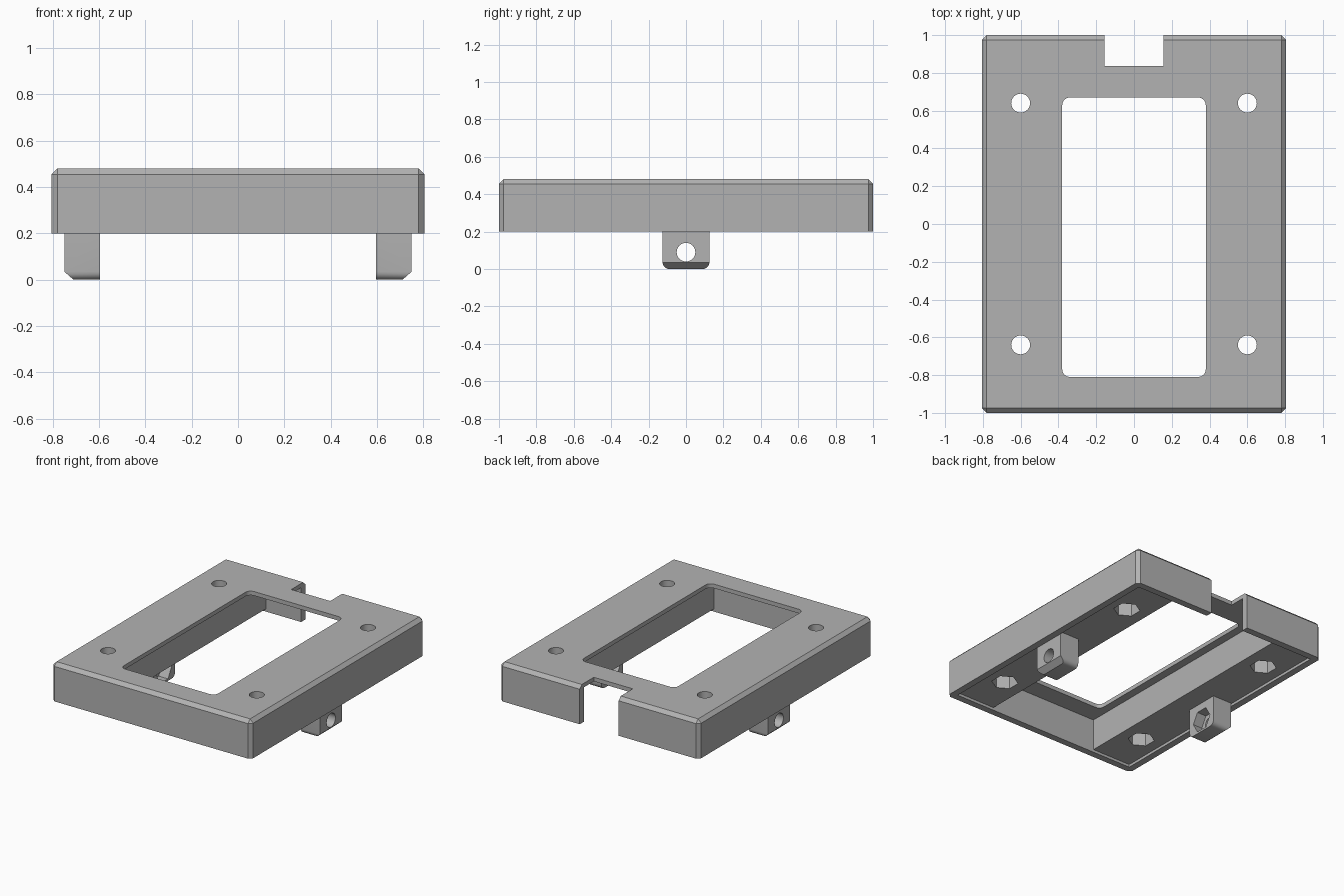
import bpy, bmesh, math
from mathutils import Matrix, Vector

cube = bpy.data.objects.get("Cube")
if cube:
    bpy.data.objects.remove(cube, do_unlink=True)

grey = bpy.data.materials.new("plain_grey")
grey.use_nodes = True
COLOR = (0.45, 0.45, 0.45, 1)
grey.diffuse_color = COLOR
grey.node_tree.nodes["Principled BSDF"].inputs["Base Color"].default_value = COLOR


def finish(bm, name):
    bmesh.ops.recalc_face_normals(bm, faces=bm.faces)
    mesh = bpy.data.meshes.new(name)
    bm.to_mesh(mesh)
    bm.free()
    mesh.materials.append(grey)
    ob = bpy.data.objects.new(name, mesh)
    bpy.context.collection.objects.link(ob)
    return ob


def box_bm(lo, hi):
    bm = bmesh.new()
    bmesh.ops.create_cube(bm, size=1)
    lo, hi = Vector(lo), Vector(hi)
    for v in bm.verts:
        v.co = (lo + hi) / 2 + v.co * (hi - lo)
    return bm


def bevel(bm, rule, width, segments):
    edges = [e for e in bm.edges if rule(*(v.co for v in e.verts))]
    bmesh.ops.bevel(bm, geom=edges, offset=width, segments=segments,
                    profile=0.5, affect='EDGES')


def vertical(a, b):
    return abs(a.z - b.z) > 0.01


def prism(center, radius, depth, sides, axis='Z'):
    bm = bmesh.new()
    rot = Matrix.Rotation(math.pi / 2, 4, 'Y') if axis == 'X' else Matrix.Identity(4)
    bmesh.ops.create_cone(bm, cap_ends=True, segments=sides, radius1=radius,
                          radius2=radius, depth=depth,
                          matrix=Matrix.Translation(center) @ rot)
    return bm


def cut(ob, bm):
    cutter = finish(bm, "cutter")
    cutter.hide_render = True
    mod = ob.modifiers.new("cut", 'BOOLEAN')
    mod.operation, mod.solver, mod.object = 'DIFFERENCE', 'EXACT', cutter
    bpy.ops.object.select_all(action='DESELECT')
    bpy.context.view_layer.objects.active = ob
    ob.select_set(True)
    bpy.ops.object.modifier_apply(modifier=mod.name)
    bpy.data.objects.remove(cutter, do_unlink=True)


# Chamfered outer shell
bm = box_bm((-0.805, -1, 0.2), (0.805, 1, 0.48))
bevel(bm, lambda a, b: vertical(a, b) or min(a.z, b.z) > 0.4, 0.025, 1)
frame = finish(bm, "frame")

# Shallow recess inside the rim, then the deep bay between the side rails
cut(frame, box_bm((-0.755, -0.95, 0.1), (0.755, 0.95, 0.22)))
cut(frame, box_bm((-0.44, -0.95, 0.1), (0.44, 0.95, 0.45)))

# Rounded window through the top plate
bm = box_bm((-0.38, -0.81, 0.1), (0.38, 0.67, 0.6))
bevel(bm, vertical, 0.04, 4)
cut(frame, bm)

# Notch in the back wall
cut(frame, box_bm((-0.157, 0.837, 0.1), (0.157, 1.1, 0.6)))

# Screw holes with hexagonal nut pockets below
for x in (-0.6, 0.6):
    for y in (-0.64, 0.64):
        cut(frame, prism((x, y, 0.3), 0.05, 0.8, 24))
        cut(frame, prism((x, y, 0.2), 0.09, 0.3, 6))

# Hanging lugs, each with a cross hole and an inner nut pocket
for side, name in ((1, "left_lug"), (-1, "right_lug")):
    bm = box_bm((0.595, -0.125, 0), (0.75, 0.125, 0.22))
    bevel(bm, lambda a, b: abs(a.x - b.x) > 0.01 and a.z < 0.01, 0.035, 5)
    out = bmesh.ops.bisect_plane(bm, geom=bm.verts[:] + bm.edges[:] + bm.faces[:],
                                 plane_co=(0.75, 0, 0.035), plane_no=(0.035, 0, -0.04),
                                 clear_outer=True)
    bmesh.ops.holes_fill(bm, edges=[e for e in bm.edges if e.is_boundary])
    for v in bm.verts:
        v.co.x *= side
    lug = finish(bm, name)
    cut(lug, prism((side * 0.67, 0, 0.09), 0.05, 0.4, 24, 'X'))
    cut(lug, prism((side * 0.6, 0, 0.09), 0.087, 0.14, 6, 'X'))

# Smooth the round holes and corners, keep the other edges sharp
for ob in (frame, bpy.data.objects["left_lug"], bpy.data.objects["right_lug"]):
    bpy.ops.object.select_all(action='DESELECT')
    bpy.context.view_layer.objects.active = ob
    ob.select_set(True)
    bpy.ops.object.shade_smooth_by_angle(angle=math.radians(30))
